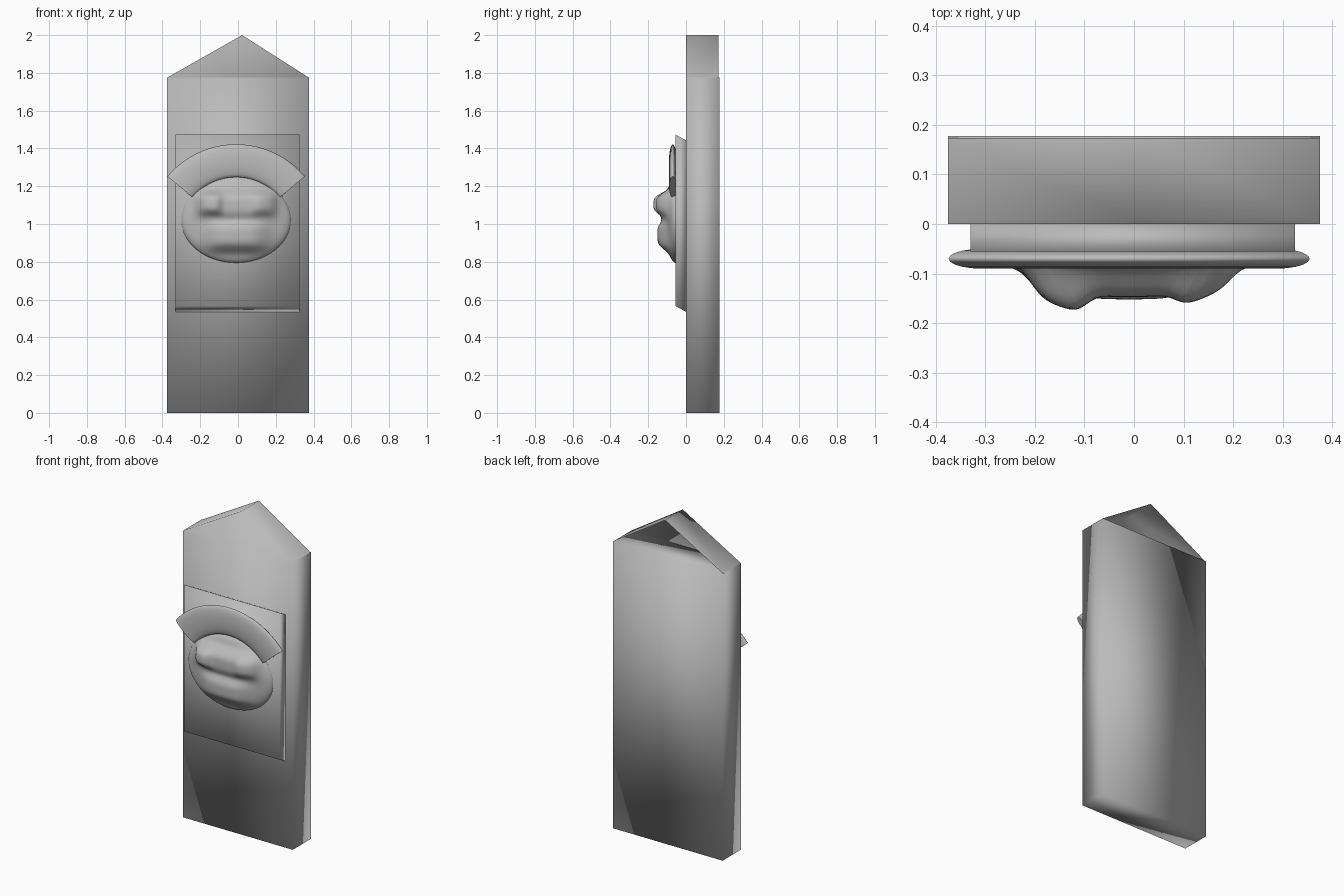
import bpy
from math import sin, cos, pi, exp, radians, sqrt

cube = bpy.data.objects.get("Cube")
if cube:
    bpy.data.objects.remove(cube, do_unlink=True)

stone = bpy.data.materials.new("grey stone")
stone.use_nodes = True
colour = (0.5, 0.5, 0.5, 1)
stone.diffuse_color = colour
stone.node_tree.nodes["Principled BSDF"].inputs["Base Color"].default_value = colour


def add_mesh(name, verts, faces):
    mesh = bpy.data.meshes.new(name)
    mesh.from_pydata(verts, [], faces)
    mesh.materials.append(stone)
    mesh.polygons.foreach_set("use_smooth", [True] * len(faces))
    obj = bpy.data.objects.new(name, mesh)
    bpy.context.collection.objects.link(obj)
    return obj


def block(name, x0, x1, side):
    """Extrude a four-point (y, z) side outline along x."""
    verts = [(x, y, z) for x in (x0, x1) for y, z in side]
    faces = [(3, 2, 1, 0), (4, 5, 6, 7)]
    faces += [(i, (i + 1) % 4, (i + 1) % 4 + 4, i + 4) for i in range(4)]
    return add_mesh(name, verts, faces)


WIDE, BACK, EAVE = 0.375, 0.177, 1.775

# Upright slab
block("slab", -WIDE, WIDE, [(0, 0), (BACK, 0), (BACK, EAVE), (0, EAVE)])

# Gable cap: front triangle and two slopes, open at the back
gable = [(-WIDE, EAVE), (WIDE, EAVE), (0.022, 2.0)]
add_mesh("gable_cap", [(x, y, z) for y in (0, 0.173) for x, z in gable],
         [(0, 1, 2), (1, 4, 5, 2), (2, 5, 3, 0)])

# Plaque with slanted top and bottom edges
block("plaque", -0.33, 0.325,
      [(-0.055, 0.565), (0, 0.535), (0, 1.443), (-0.055, 1.473)])

# Curved headband: flattened tube swept along an arc
STEPS, SIDES = 32, 20
verts = []
for i in range(STEPS + 1):
    a = radians(-50 + 100 * i / STEPS)
    for j in range(SIDES):
        t = 2 * pi * j / SIDES
        r = 0.388 + 0.087 * cos(t)
        verts.append((-0.01 + r * sin(a), -0.07 + 0.02 * sin(t), 0.947 + r * cos(a)))
faces = [(i * SIDES + j, i * SIDES + (j + 1) % SIDES,
          (i + 1) * SIDES + (j + 1) % SIDES, (i + 1) * SIDES + j)
         for i in range(STEPS) for j in range(SIDES)]
faces += [tuple(reversed(range(SIDES))),
          tuple(range(STEPS * SIDES, (STEPS + 1) * SIDES))]
band = add_mesh("headband", verts, faces)
for end in band.data.polygons[-2:]:
    end.use_smooth = False

# Carved face: oval dome raised by soft bumps (x, z, height, x size, z size)
BUMPS = [(-0.14, 1.11, 0.035, 0.06, 0.055),   # cheeks and brow
         (0.15, 1.11, 0.022, 0.06, 0.055),
         (0.0, 1.10, 0.050, 0.19, 0.075),
         (0.0, 0.94, 0.055, 0.16, 0.08)]      # mouth


def face_point(r, a):
    x, z = 0.29 * r * cos(a), 1.022 + 0.228 * r * sin(a)
    depth = 0.045 * sqrt(max(0, 1 - r ** 4))
    for bx, bz, h, sx, sz in BUMPS:
        depth += h * exp(-((x - bx) / sx) ** 4 - ((z - bz) / sz) ** 4)
    return (x - 0.01, -0.052 - depth, z)


RINGS, SPOKES = 28, 64
verts = [face_point(0, 0)]
verts += [face_point(sin(pi / 2 * i / RINGS), 2 * pi * j / SPOKES)
          for i in range(1, RINGS + 1) for j in range(SPOKES)]
faces = [(0, 1 + j, 1 + (j + 1) % SPOKES) for j in range(SPOKES)]
for i in range(RINGS - 1):
    p, q = 1 + i * SPOKES, 1 + (i + 1) * SPOKES
    faces += [(p + j, q + j, q + (j + 1) % SPOKES, p + (j + 1) % SPOKES)
              for j in range(SPOKES)]
add_mesh("carved_face", verts, faces)
